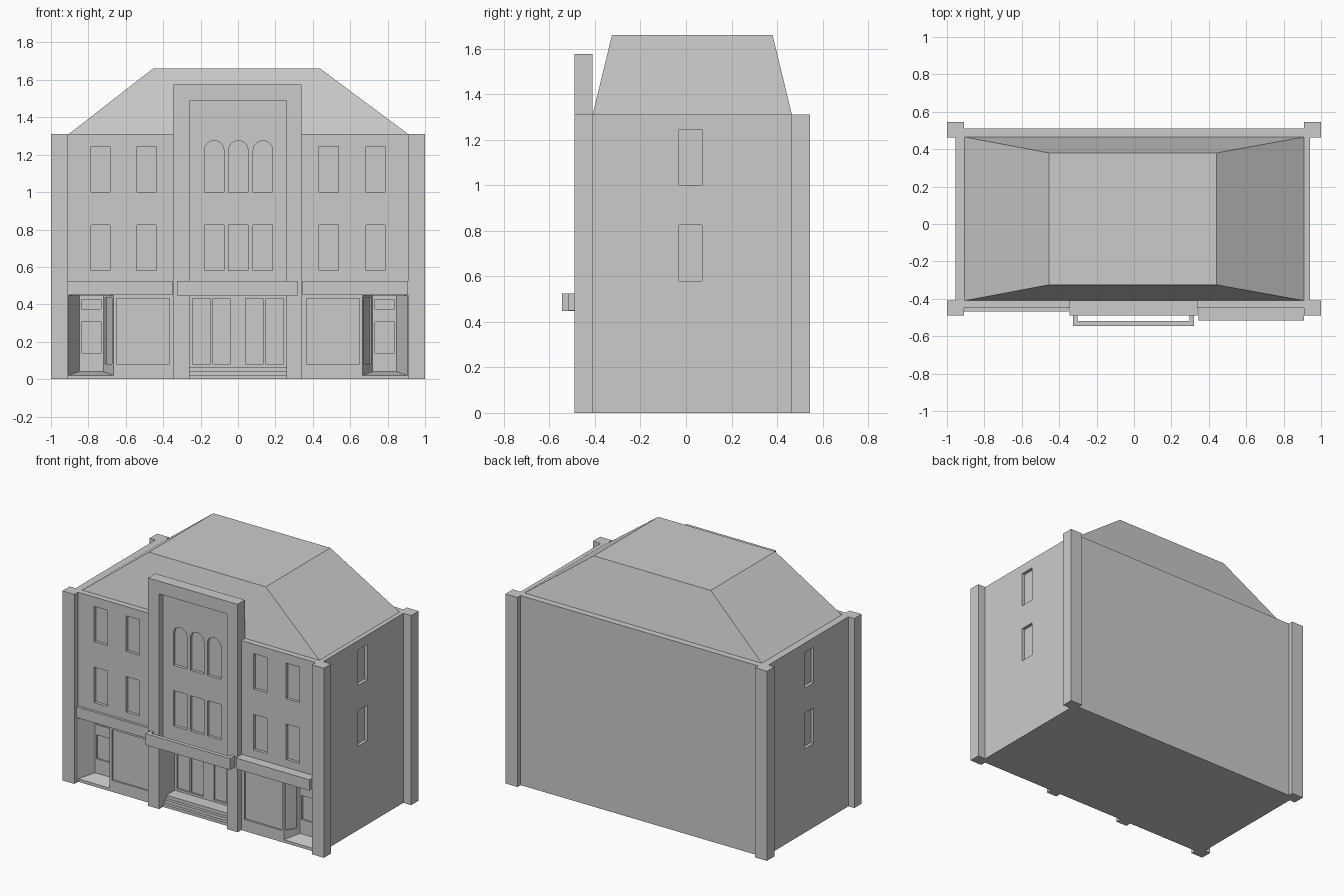
import bpy, bmesh, math

if "Cube" in bpy.data.objects:
    bpy.data.objects.remove(bpy.data.objects["Cube"])


def loft(bm, a, b):
    """Closed solid between two matching loops of 3D points."""
    va, vb = [bm.verts.new(p) for p in a], [bm.verts.new(p) for p in b]
    n = len(va)
    faces = [bm.faces.new(va), bm.faces.new(vb[::-1])]
    for i in range(n):
        j = (i + 1) % n
        faces.append(bm.faces.new((va[j], va[i], vb[i], vb[j])))
    bmesh.ops.recalc_face_normals(bm, faces=faces)


def rect(x0, x1, y0, y1, z):
    return [(x0, y0, z), (x1, y0, z), (x1, y1, z), (x0, y1, z)]


def box(bm, x0, x1, y0, y1, z0, z1):
    loft(bm, rect(x0, x1, y0, y1, z0), rect(x0, x1, y0, y1, z1))


def extrude_y(bm, outline, y0, y1):
    loft(bm, [(x, y0, z) for x, z in outline], [(x, y1, z) for x, z in outline])


def finish(name, bm):
    me = bpy.data.meshes.new(name)
    bm.to_mesh(me)
    bm.free()
    ob = bpy.data.objects.new(name, me)
    bpy.context.collection.objects.link(ob)
    return ob


def boxes(name, *dims):
    bm = bmesh.new()
    for d in dims:
        box(bm, *d)
    return finish(name, bm)


def cut(target, bm):
    cutter = finish("cutter", bm)
    cutter.hide_render = True
    mod = target.modifiers.new("cut", 'BOOLEAN')
    mod.operation, mod.solver, mod.object = 'DIFFERENCE', 'EXACT', cutter
    bpy.context.view_layer.objects.active = target
    bpy.ops.object.modifier_apply(modifier=mod.name)
    bpy.data.objects.remove(cutter)


FRONT, DOOR, ENTRY = -0.45, -0.35, -0.32   # facade, side door, main entry planes
LEFT, RIGHT = -0.955, 0.94
FLOORS = ((0.58, 0.825), (1.0, 1.245))

# Main building block
body = boxes("building_body", (LEFT, RIGHT, FRONT, 0.51, 0, 1.31))

# Upper windows, shop windows, entrances
bm = bmesh.new()
for z0, z1 in FLOORS:
    for x in (-0.735, -0.49, 0.485, 0.735):
        box(bm, x - 0.051, x + 0.051, FRONT - 0.05, FRONT + 0.02, z0, z1)
    for side in (LEFT, RIGHT):
        box(bm, side - 0.022, side + 0.022, -0.03, 0.07, z0, z1)
for x in (-0.127, 0.002, 0.133):
    box(bm, x - 0.052, x + 0.052, FRONT - 0.03, FRONT + 0.02, *FLOORS[0])
    arch = [(x - 0.052, 1.0), (x + 0.052, 1.0)]
    arch += [(x + 0.052 * math.cos(math.pi * i / 8), 1.225 + 0.05 * math.sin(math.pi * i / 8))
             for i in range(9)]
    extrude_y(bm, arch, FRONT - 0.03, FRONT + 0.02)
box(bm, -0.26, 0.26, FRONT - 0.05, ENTRY, 0.02, 0.45)
for s in (-1, 1):
    box(bm, *sorted((s * 0.365, s * 0.65)), FRONT - 0.05, FRONT + 0.012, 0.08, 0.43)
    # splayed door recess with rising floor
    xf, xb = (s * 0.665, s * 0.908), (s * 0.72, s * 0.848)
    f = FRONT - 0.002
    loft(bm, [(xf[0], f, 0.02), (xf[1], f, 0.02), (xf[1], f, 0.447), (xf[0], f, 0.447)],
         [(xb[0], DOOR, 0.04), (xb[1], DOOR, 0.04), (xb[1], DOOR, 0.447), (xb[0], DOOR, 0.447)])
cut(body, bm)

# Panels inside the recesses
bm = bmesh.new()
for s in (-1, 1):
    for x0, x1 in ((0.04, 0.135), (0.148, 0.243)):
        box(bm, *sorted((s * x0, s * x1)), ENTRY - 0.03, ENTRY + 0.012, 0.08, 0.43)
    for z0, z1 in ((0.14, 0.305), (0.375, 0.425)):
        box(bm, *sorted((s * 0.732, s * 0.838)), DOOR - 0.03, DOOR + 0.012, z0, z1)
    plan = [(s * 0.664, -0.433), (s * 0.702, -0.363), (s * 0.722, -0.374), (s * 0.684, -0.444)]
    loft(bm, [(x, y, 0.08) for x, y in plan], [(x, y, 0.435) for x, y in plan])
cut(body, bm)

# Hipped roof with flat top
bm = bmesh.new()
loft(bm, rect(-0.905, 0.91, -0.41, 0.465, 1.31), rect(-0.455, 0.44, -0.325, 0.38, 1.66))
finish("roof", bm)

# Corner pilasters
for sx, side in ((-1, "left"), (1, "right")):
    x = sorted((sx, sx * 0.908))
    boxes("front_pilaster_" + side, (*x, -0.49, -0.41, 0, 1.31))
    boxes("back_pilaster_" + side, (*x, 0.463, 0.545, 0, 1.31))

# Tall central frame and the parapet behind it
bm = bmesh.new()
extrude_y(bm, [(-0.345, 0), (-0.345, 1.575), (0.34, 1.575), (0.34, 0),
               (0.26, 0), (0.26, 1.487), (-0.26, 1.487), (-0.26, 0)], -0.49, FRONT)
finish("central_frame", bm)
boxes("central_parapet", (-0.345, 0.34, FRONT, -0.41, 1.31, 1.575))

# Entry steps
boxes("entry_steps", (-0.26, 0.26, -0.43, ENTRY, 0.02, 0.042),
      (-0.26, 0.26, -0.41, ENTRY, 0.042, 0.065))

# Shop fascias and hollow entrance canopy
boxes("left_fascia", (-0.908, -0.35, -0.467, FRONT, 0.45, 0.525))
boxes("right_fascia", (0.345, 0.908, -0.517, FRONT, 0.45, 0.525))
boxes("entrance_canopy", (-0.325, 0.32, -0.545, -0.518, 0.447, 0.525),
      (-0.325, -0.303, -0.518, -0.49, 0.447, 0.525),
      (0.298, 0.32, -0.518, -0.49, 0.447, 0.525))
